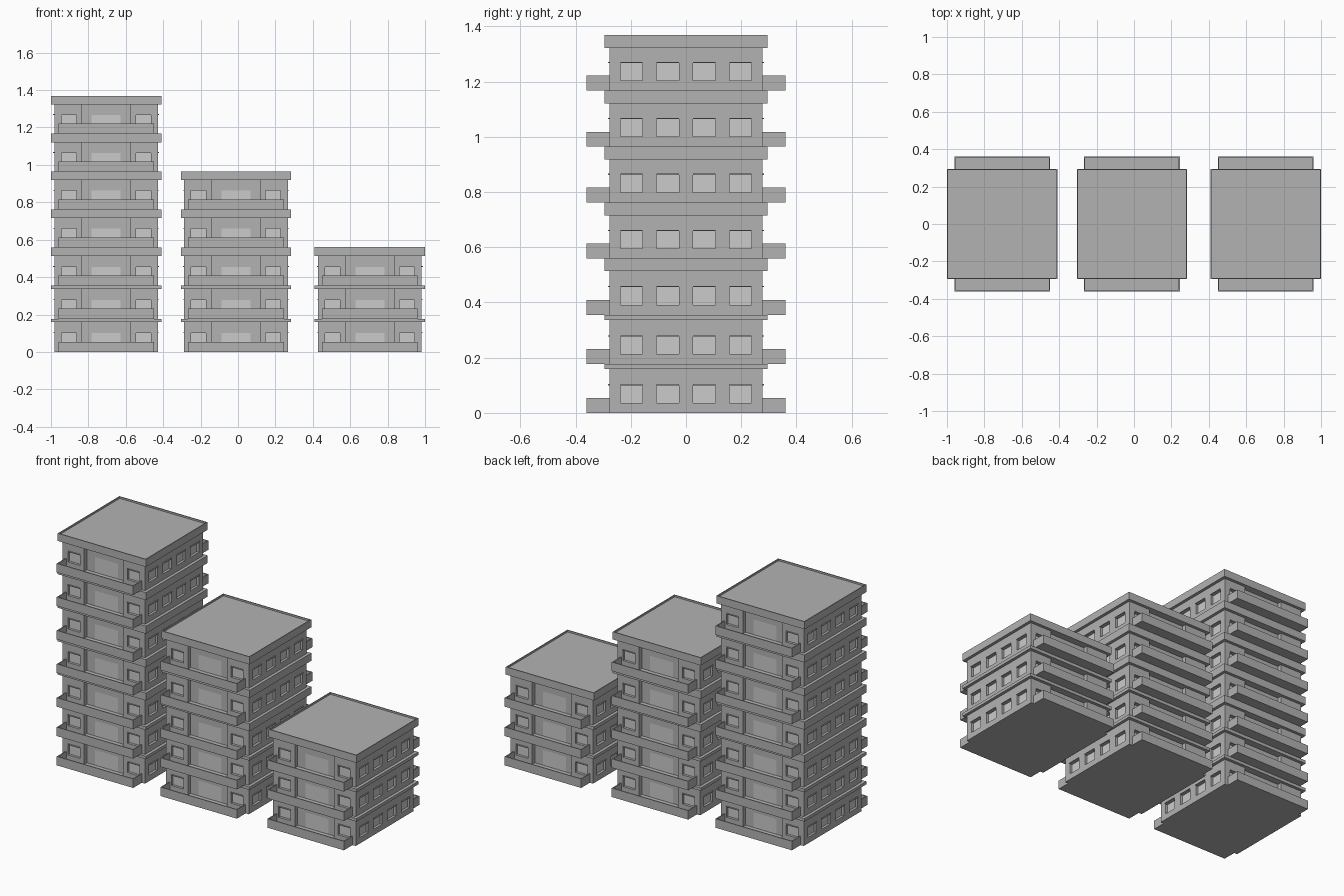
import bpy, bmesh
from mathutils import Matrix, Vector

if "Cube" in bpy.data.objects:
    bpy.data.objects.remove(bpy.data.objects["Cube"])

B, S, BX, BY = 0.277, 0.295, 0.256, 0.36      # body, slab, balcony half sizes
BASES = [0, 0.177, 0.355, 0.559, 0.762, 0.964, 1.167]
SLAB_BOTTOMS = [0.159, 0.336, 0.514, 0.715, 0.918, 1.121, 1.322]
SLAB_TOPS = BASES[1:] + [1.368]
TOWERS = [("tall", -0.705, 7), ("middle", -0.011, 5), ("low", 0.705, 3)]
W0, W1 = 0.036, 0.100                         # window bottom and top
D, RECESS, DOOR, PAD = 0.015, 0.025, 0.077, 0.03


def grey(name, v):
    mat = bpy.data.materials.new(name)
    mat.diffuse_color = (v, v, v, 1)
    mat.use_nodes = True
    mat.node_tree.nodes["Principled BSDF"].inputs["Base Color"].default_value = mat.diffuse_color
    return mat


wall_mat, pane_mat = grey("wall", 0.45), grey("pane", 0.57)


def boxes_mesh(name, boxes):
    """One mesh from (x0, x1, y0, y1, z0, z1) boxes."""
    bm = bmesh.new()
    for x0, x1, y0, y1, z0, z1 in boxes:
        m = Matrix.Translation(Vector((x0 + x1, y0 + y1, z0 + z1)) / 2) @ \
            Matrix.Diagonal((x1 - x0, y1 - y0, z1 - z0, 1))
        bmesh.ops.create_cube(bm, size=1, matrix=m)
    me = bpy.data.meshes.new(name)
    bm.to_mesh(me)
    bm.free()
    me.materials.append(wall_mat)
    return me


def place(name, me, x=0, z=0):
    ob = bpy.data.objects.new(name, me)
    ob.location = (x, 0, z)
    bpy.context.collection.objects.link(ob)
    return ob


def cut(name, base, cutters):
    """Subtract cutters from base and return the finished mesh."""
    ob = place(name + "_source", base)
    tool = place(name + "_cutter", cutters)
    tool.hide_render = True
    mod = ob.modifiers.new("cut", 'BOOLEAN')
    mod.object, mod.operation, mod.solver = tool, 'DIFFERENCE', 'EXACT'
    dg = bpy.context.evaluated_depsgraph_get()
    me = bpy.data.meshes.new_from_object(ob.evaluated_get(dg))
    me.name = name
    bpy.data.objects.remove(ob)
    bpy.data.objects.remove(tool)
    return me


# Openings, lintels and balconies on all four faces
cuts, lintels, rails = [], [], []
t = 0.006
for s in (-1, 1):
    def span(a, b):
        return tuple(sorted((s * a, s * b)))
    # side windows
    for c in (-0.198, -0.066, 0.066, 0.198):
        cuts.append((*span(B - D, B + PAD), c - 0.04, c + 0.04, W0, W1))
        lintels.append((*span(B - 0.002, B + 0.006), c - 0.04, c + 0.04, W1, W1 + 0.004))
    # balcony-side windows
    for c in (-0.199, 0.199):
        cuts.append((c - 0.04, c + 0.04, *span(B - D, B + PAD), W0, W1))
        lintels.append((c - 0.04, c + 0.04, *span(B - 0.002, B + 0.006), W1, W1 + 0.004))
    # central recess
    cuts.append((-0.13, 0.13, *span(B - RECESS, B + PAD), 0.008, 0.17))
    # balcony floor, long rail, end rails
    rails.append((-BX, BX, *span(B, BY), 0, 0.008))
    rails.append((-BX, BX, *span(BY - t, BY), 0.008, 0.054))
    for e in (-1, 1):
        xs = sorted((e * (BX - t), e * BX))
        rails.append((*xs, *span(B, BY - t), 0.008, 0.054))

walls = cut("walls", boxes_mesh("walls_block", [(-B, B, -B, B, 0, 0.176)]),
            boxes_mesh("openings", cuts))
walls.materials.clear()
walls.materials.append(wall_mat)
walls.materials.append(pane_mat)

# Glass: score the door out of the recess back, then tint doors and panes
bm = bmesh.new()
bm.from_mesh(walls)


def facing(f, axis, depth):
    return abs(f.normal[axis]) > 0.9 and abs(abs(f.calc_center_median()[axis]) - depth) < 1e-3


bm.normal_update()
for co, no in (((DOOR, 0, 0), (1, 0, 0)), ((-DOOR, 0, 0), (1, 0, 0)), ((0, 0, W1), (0, 0, 1))):
    fs = [f for f in bm.faces if facing(f, 1, B - RECESS)]
    geom = fs + list({e for f in fs for e in f.edges}) + list({v for f in fs for v in f.verts})
    bmesh.ops.bisect_plane(bm, geom=geom, plane_co=co, plane_no=no)
bm.normal_update()
for f in bm.faces:
    c = f.calc_center_median()
    door = facing(f, 1, B - RECESS) and abs(c.x) < DOOR and c.z < W1
    f.material_index = int(door or facing(f, 0, B - D) or facing(f, 1, B - D))
bm.to_mesh(walls)
bm.free()

lintel_me = boxes_mesh("window_lintels", lintels)
rail_me = boxes_mesh("balconies", rails)

# Stack the floors of each tower
for tower, x, count in TOWERS:
    for i in range(count):
        for part, me in (("walls", walls), ("window_lintels", lintel_me), ("balconies", rail_me)):
            place(f"{tower}_{part}_{i + 1}", me, x, BASES[i])
        z0, z1 = SLAB_BOTTOMS[i], SLAB_TOPS[i]
        if i < count - 1:
            place(f"{tower}_floor_slab_{i + 1}", boxes_mesh("floor_slab", [(-S, S, -S, S, z0, z1)]), x)
        else:                                  # roof with a low parapet rim
            z1, r = z0 + 0.046, S - 0.006
            roof = cut("roof", boxes_mesh("roof_block", [(-S, S, -S, S, z0, z1)]),
                       boxes_mesh("roof_well", [(-r, r, -r, r, z1 - 0.01, z1 + 0.05)]))
            place(f"{tower}_roof", roof, x)
            # keep the top storey's walls below the roof well
